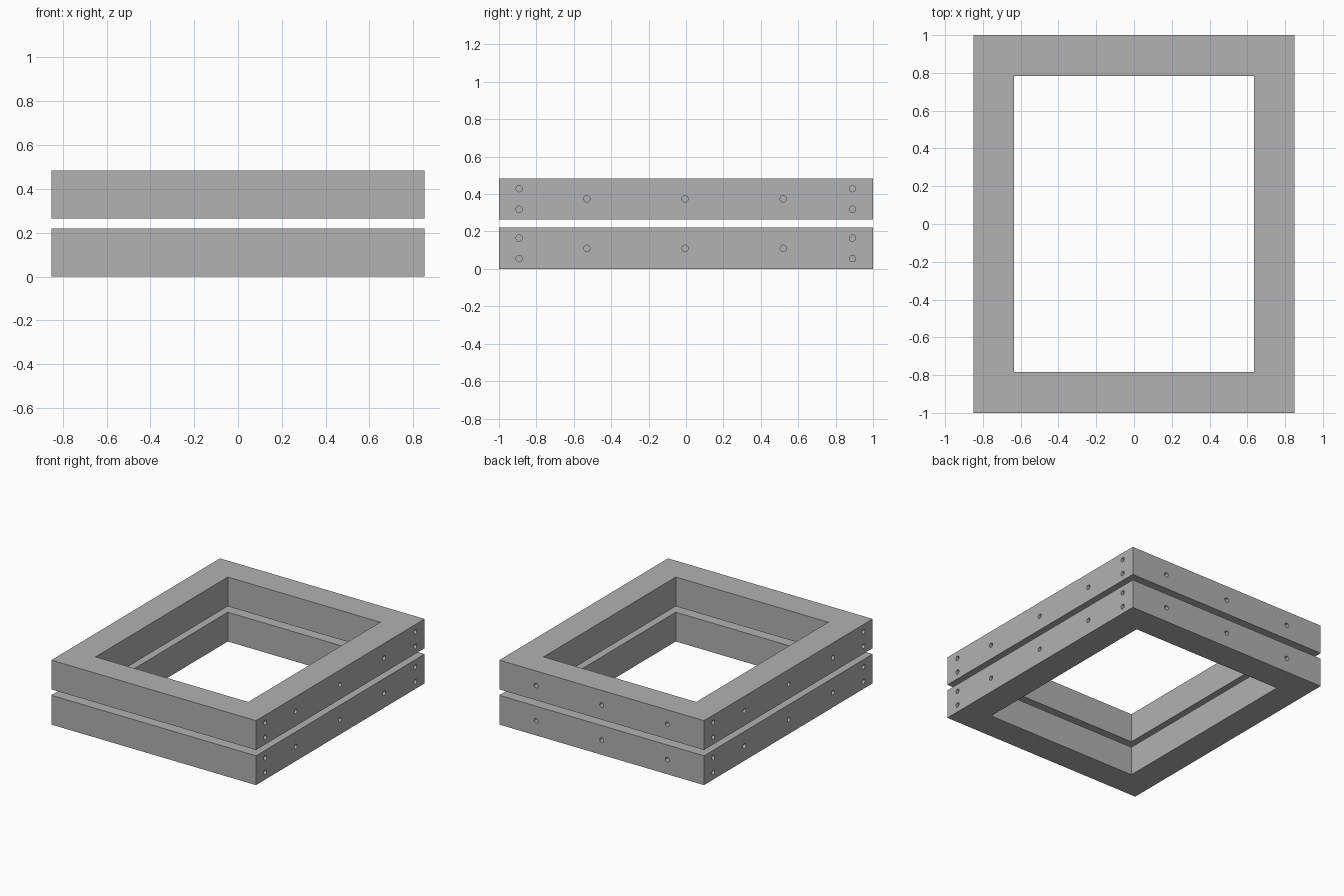
import bpy
import bmesh
from math import pi
from mathutils import Matrix, Vector

HALF_X, HALF_Y = 0.85, 1.0
BAR, HEIGHT, GAP = 0.216, 0.22, 0.044
HOLE_RADIUS, HOLE_DEPTH = 0.017, 0.1

cube = bpy.data.objects.get("Cube")
if cube:
    bpy.data.objects.remove(cube, do_unlink=True)

grey = bpy.data.materials.new("plain grey")
grey.use_nodes = True
grey.diffuse_color = (0.445, 0.445, 0.445, 1)
grey.node_tree.nodes["Principled BSDF"].inputs["Base Color"].default_value = grey.diffuse_color


def make_object(name, bm):
    bmesh.ops.recalc_face_normals(bm, faces=bm.faces)
    mesh = bpy.data.meshes.new(name)
    bm.to_mesh(mesh)
    bm.free()
    mesh.materials.append(grey)
    obj = bpy.data.objects.new(name, mesh)
    bpy.context.collection.objects.link(obj)
    return obj


def rectangle(bm, x, y, z):
    return [bm.verts.new((sx * x, sy * y, z))
            for sx, sy in ((-1, -1), (1, -1), (1, 1), (-1, 1))]


def frame_ring(name, z):
    # Four flat strips between two rectangles, raised into a solid ring
    bm = bmesh.new()
    outer = rectangle(bm, HALF_X, HALF_Y, z)
    inner = rectangle(bm, HALF_X - BAR, HALF_Y - BAR, z)
    base = [bm.faces.new((outer[i], outer[(i + 1) % 4], inner[(i + 1) % 4], inner[i]))
            for i in range(4)]
    top = bmesh.ops.extrude_face_region(bm, geom=base, use_keep_orig=True)["geom"]
    bmesh.ops.translate(bm, vec=(0, 0, HEIGHT),
                        verts=[g for g in top if isinstance(g, bmesh.types.BMVert)])
    return make_object(name, bm)


def add_drill(bm, position, axis):
    # Cylinder centred on the outer face, so half of it sinks in
    turn = Matrix.Rotation(pi / 2, 4, "Y" if axis == "X" else "X")
    bmesh.ops.create_cone(bm, cap_ends=True, segments=20,
                          radius1=HOLE_RADIUS, radius2=HOLE_RADIUS, depth=2 * HOLE_DEPTH,
                          matrix=Matrix.Translation(Vector(position)) @ turn)


def hole_cutter(name, z):
    bm = bmesh.new()
    middle = z + HEIGHT / 2
    # Both long sides: three along the middle, a pair at each end
    for side in (-HALF_X, HALF_X):
        for y in (-0.53, -0.005, 0.52):
            add_drill(bm, (side, y, middle), "X")
        for y in (-0.892, 0.89):
            for dz in (-0.055, 0.055):
                add_drill(bm, (side, y, middle + dz), "X")
    # Back: three along the middle
    for x in (-0.545, 0, 0.545):
        add_drill(bm, (x, HALF_Y, middle), "Y")
    return make_object(name, bm)


# Two matching frames, one above the other
for label, z in (("lower", 0), ("upper", HEIGHT + GAP)):
    frame = frame_ring(label + "_frame", z)
    cutter = hole_cutter(label + "_hole_cutter", z)
    cutter.hide_render = True
    drill = frame.modifiers.new("screw holes", "BOOLEAN")
    drill.operation = "DIFFERENCE"
    drill.solver = "EXACT"
    drill.object = cutter
    bpy.ops.object.select_all(action="DESELECT")
    frame.select_set(True)
    bpy.context.view_layer.objects.active = frame
    bpy.ops.object.modifier_apply(modifier=drill.name)
    bpy.data.objects.remove(cutter, do_unlink=True)
    bpy.ops.object.shade_smooth_by_angle()
